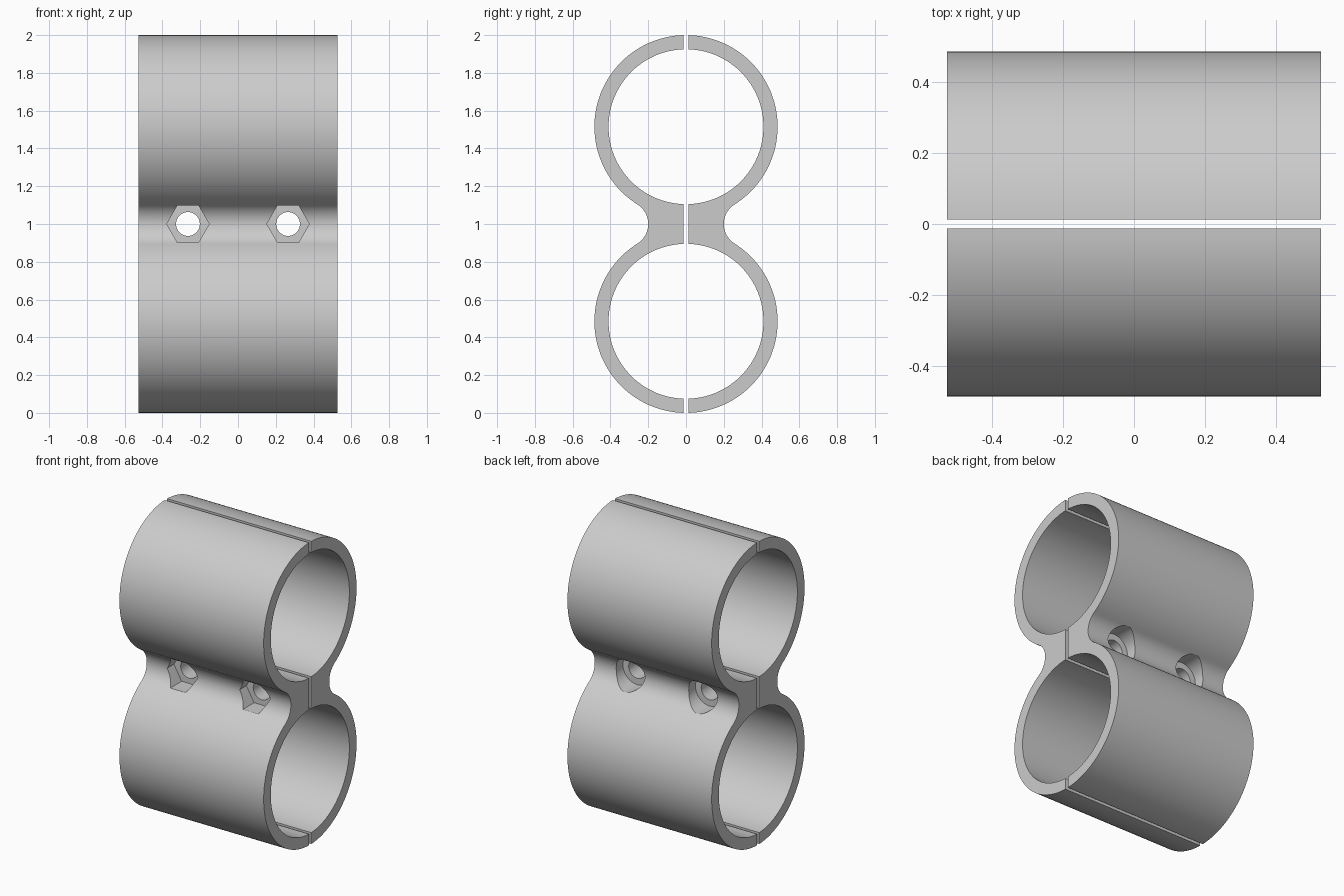
import bpy, bmesh
from math import sin, cos, pi, atan2, asin, hypot
from mathutils import Matrix

cube = bpy.data.objects.get("Cube")
if cube:
    bpy.data.objects.remove(cube)

LENGTH = 1.054             # along x
R_OUT, R_IN = 0.485, 0.41  # tube clamp radii
LOW, HIGH = 0.485, 1.515   # ring centre heights
GAP = 0.012                # half of the split between the halves
WAIST = 0.2                # half thickness at mid height
BOLT_X = 0.265
FLOOR = 0.13               # distance of the pocket floors from the split

grey = bpy.data.materials.new("light grey plastic")
grey.use_nodes = True
grey.diffuse_color = (0.6, 0.6, 0.6, 1)
grey.node_tree.nodes["Principled BSDF"].inputs["Base Color"].default_value = (0.6, 0.6, 0.6, 1)


def arc(cy, cz, r, a0, a1, n):
    return [(cy + r * cos(a0 + (a1 - a0) * i / n), cz + r * sin(a0 + (a1 - a0) * i / n))
            for i in range(n + 1)]


def half_profile():
    # Fillet circle at mid height, tangent to both rings
    h = HIGH - 1
    r = (WAIST**2 + h**2 - R_OUT**2) / (2 * (R_OUT - WAIST))
    c = WAIST + r
    t = atan2(h, c)
    out = pi / 2 - asin(GAP / R_OUT)
    inn = pi / 2 - asin(GAP / R_IN)
    pts = arc(0, HIGH, R_OUT, out, -t, 56)
    pts += arc(c, 1, r, pi - t, pi + t, 20)[1:-1]
    pts += arc(0, LOW, R_OUT, t, -out, 56)
    pts += arc(0, LOW, R_IN, -inn, inn, 64)
    pts += arc(0, HIGH, R_IN, -inn, inn, 64)
    return pts


def cutter(name, x, side, radius, sides, y0, y1):
    bm = bmesh.new()
    bmesh.ops.create_cone(bm, cap_ends=True, segments=sides, radius1=radius,
                          radius2=radius, depth=y1 - y0)
    # Hexagon corners point along x
    bm.transform(Matrix.Translation((x, side * (y0 + y1) / 2, 1))
                 @ Matrix.Rotation(pi / 2, 4, 'X') @ Matrix.Rotation(pi / 2, 4, 'Z'))
    mesh = bpy.data.meshes.new(name)
    bm.to_mesh(mesh)
    bm.free()
    obj = bpy.data.objects.new(name, mesh)
    bpy.context.collection.objects.link(obj)
    obj.hide_render = True
    return obj


def clamp_half(name, side, pocket_radius, pocket_sides):
    # Extruded half profile
    bm = bmesh.new()
    face = bm.faces.new([bm.verts.new((-LENGTH / 2, side * y, z)) for y, z in half_profile()])
    ext = bmesh.ops.extrude_face_region(bm, geom=[face])
    verts = [v for v in ext["geom"] if isinstance(v, bmesh.types.BMVert)]
    bmesh.ops.translate(bm, verts=verts, vec=(LENGTH, 0, 0))
    bmesh.ops.recalc_face_normals(bm, faces=bm.faces)
    mesh = bpy.data.meshes.new(name)
    bm.to_mesh(mesh)
    bm.free()
    mesh.materials.append(grey)
    obj = bpy.data.objects.new(name, mesh)
    bpy.context.collection.objects.link(obj)

    # Bolt holes and their pockets
    bpy.ops.object.select_all(action='DESELECT')
    bpy.context.view_layer.objects.active = obj
    obj.select_set(True)
    for x in (-BOLT_X, BOLT_X):
        for tool in (cutter("pocket_cutter", x, side, pocket_radius, pocket_sides, FLOOR, 0.6),
                     cutter("bolt_cutter", x, side, 0.063, 40, -0.1, 0.5)):
            mod = obj.modifiers.new("cut", 'BOOLEAN')
            mod.operation = 'DIFFERENCE'
            mod.solver = 'EXACT'
            mod.object = tool
            bpy.ops.object.modifier_apply(modifier=mod.name)
            bpy.data.objects.remove(tool)
    bpy.ops.object.shade_smooth_by_angle(angle=pi / 6)


clamp_half("front_clamp_half", -1, 0.1125, 6)   # nut pockets
clamp_half("back_clamp_half", 1, 0.105, 48)     # bolt head pockets
